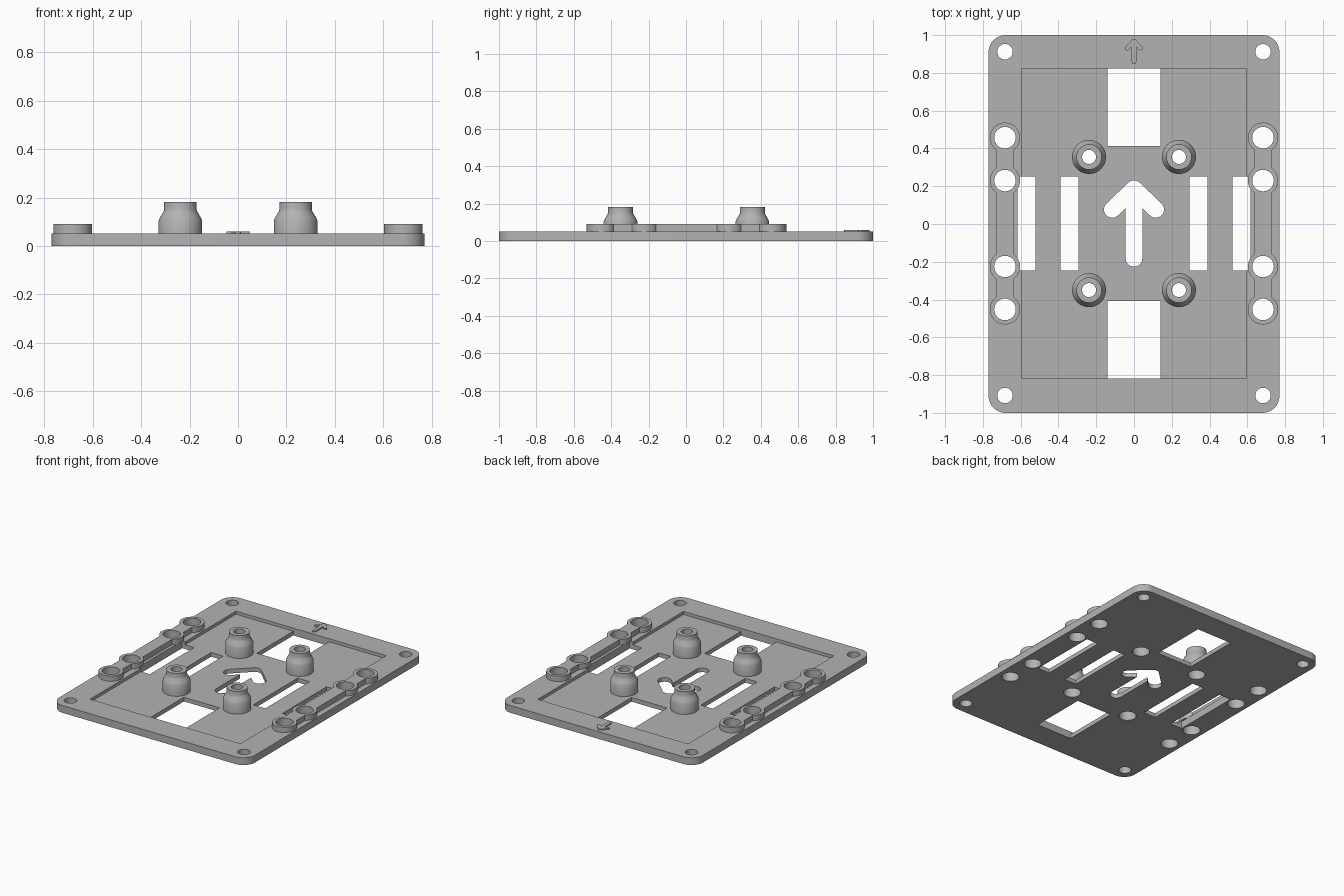
import bpy, bmesh, math
from mathutils import Vector

if "Cube" in bpy.data.objects:
    bpy.data.objects.remove(bpy.data.objects["Cube"])

grey = bpy.data.materials.new("plain grey")
colour = (0.45, 0.45, 0.45, 1)
grey.diffuse_color = colour
grey.use_nodes = True
grey.node_tree.nodes["Principled BSDF"].inputs["Base Color"].default_value = colour

PLATE_TOP, FLOOR, RAIL_TOP, POST_TOP = 0.052, 0.03, 0.09, 0.182


def make_object(name, bm):
    bmesh.ops.recalc_face_normals(bm, faces=bm.faces)
    mesh = bpy.data.meshes.new(name)
    bm.to_mesh(mesh)
    bm.free()
    mesh.materials.append(grey)
    obj = bpy.data.objects.new(name, mesh)
    bpy.context.collection.objects.link(obj)
    return obj


def prism(name, outline, z0, z1):
    bm = bmesh.new()
    face = bm.faces.new([bm.verts.new((x, y, z0)) for x, y in outline])
    new = bmesh.ops.extrude_face_region(bm, geom=[face])["geom"]
    verts = [v for v in new if isinstance(v, bmesh.types.BMVert)]
    bmesh.ops.translate(bm, verts=verts, vec=(0, 0, z1 - z0))
    return make_object(name, bm)


def arc(cx, cy, r, start, sweep, n):
    angles = [math.radians(start + sweep * i / n) for i in range(n + 1)]
    return [(cx + r * math.cos(a), cy + r * math.sin(a)) for a in angles]


def disc(name, x, y, r, z0, z1):
    return prism(name, arc(x, y, r, 0, 360, 48)[:-1], z0, z1)


def box(name, x0, x1, y0, y1, z0, z1):
    return prism(name, [(x0, y0), (x1, y0), (x1, y1), (x0, y1)], z0, z1)


def capsule(name, a, b, r, z0, z1):
    turn = math.degrees(math.atan2(b[1] - a[1], b[0] - a[0]))
    outline = arc(*a, r, turn + 90, 180, 16) + arc(*b, r, turn - 90, 180, 16)
    return prism(name, outline, z0, z1)


def combine(target, tool, operation):
    mod = target.modifiers.new("combine", "BOOLEAN")
    mod.operation, mod.solver, mod.object = operation, "EXACT", tool
    bpy.context.view_layer.objects.active = target
    bpy.ops.object.modifier_apply(modifier=mod.name)
    bpy.data.objects.remove(tool)


def cut(target, tool):
    combine(target, tool, "DIFFERENCE")


def arrow(name, tip, wing, tail, r, z0, z1):
    body = capsule(name, (0, tip), (0, tail), r, z0, z1)
    for s in (-1, 1):
        arm = capsule("arm", (0, tip), (s * wing[0], wing[1]), r, z0, z1)
        combine(body, arm, "UNION")
    return body


# Rounded base plate with its shallow rectangular pocket
outline = []
for i, (sx, sy) in enumerate([(1, 1), (-1, 1), (-1, -1), (1, -1)]):
    outline += arc(sx * 0.68, sy * 0.91, 0.09, 90 * i, 90, 12)
plate = prism("base_plate", outline, 0, PLATE_TOP)
cut(plate, box("pocket", -0.592, 0.592, -0.818, 0.822, FLOOR, 0.2))

# Windows, side slots and the arrow opening
for y0, y1 in [(0.412, 0.822), (-0.818, -0.408)]:
    cut(plate, box("window", -0.14, 0.14, y0, y1, -0.1, 0.2))
for s in (-1, 1):
    for inner, outer in [(0.293, 0.388), (0.522, 0.616)]:
        x0, x1 = sorted((s * inner, s * outer))
        cut(plate, box("slot", x0, x1, -0.247, 0.252, -0.1, 0.2))
cut(plate, arrow("opening", 0.187, (0.115, 0.077), -0.182, 0.044, -0.1, 0.2))

# Hole positions
RAIL_X = 0.683
ring_ys = [0.457, 0.23, -0.225, -0.452]
post_ys = [0.355, -0.35]

# Side rails: four rings joined by a bar, with holes through rail and plate
for side, s in (("left", 1), ("right", -1)):
    x = s * RAIL_X
    rail = box(side + "_rail", x - 0.047, x + 0.047, ring_ys[-1], ring_ys[0],
               PLATE_TOP, RAIL_TOP)
    for y in ring_ys:
        combine(rail, disc("ring", x, y, 0.08, PLATE_TOP, RAIL_TOP), "UNION")
    for y in ring_ys:
        for part in (rail, plate):
            cut(part, disc("ring_hole", x, y, 0.057, -0.1, 0.2))
    for y in (0.912, -0.908):
        cut(plate, disc("corner_hole", x, y, 0.041, -0.1, 0.2))

# Flared hollow posts, wider bore below for a screw head
profile = [(0.057, FLOOR), (0.09, FLOOR), (0.09, 0.105), (0.084, 0.118),
           (0.07, 0.142), (0.067, 0.15), (0.067, POST_TOP), (0.037, POST_TOP),
           (0.037, 0.1), (0.057, 0.1)]
for side, s in (("left", 1), ("right", -1)):
    for end, y in zip(("back", "front"), post_ys):
        bm = bmesh.new()
        ring = [bm.verts.new((r, 0, z)) for r, z in profile]
        edges = [bm.edges.new((ring[i - 1], ring[i])) for i in range(len(ring))]
        bmesh.ops.spin(bm, geom=ring + edges, cent=(0, 0, 0), axis=(0, 0, 1),
                       angle=math.tau, steps=48, use_merge=True)
        bmesh.ops.remove_doubles(bm, verts=bm.verts, dist=0.0001)
        bmesh.ops.translate(bm, verts=bm.verts, vec=Vector((s * 0.238, y, 0)))
        make_object(f"{end}_{side}_post", bm)
        cut(plate, disc("bore", s * 0.238, y, 0.057, -0.1, 0.2))

# Small raised direction arrow at the back edge
arrow("direction_arrow", 0.968, (0.036, 0.931), 0.858, 0.012, PLATE_TOP - 0.01, 0.06)

# Smooth round walls, crisp edges
for obj in bpy.context.scene.objects:
    if obj.type == "MESH":
        bpy.ops.object.select_all(action="DESELECT")
        obj.select_set(True)
        bpy.context.view_layer.objects.active = obj
        bpy.ops.object.shade_smooth_by_angle(angle=math.radians(25))
